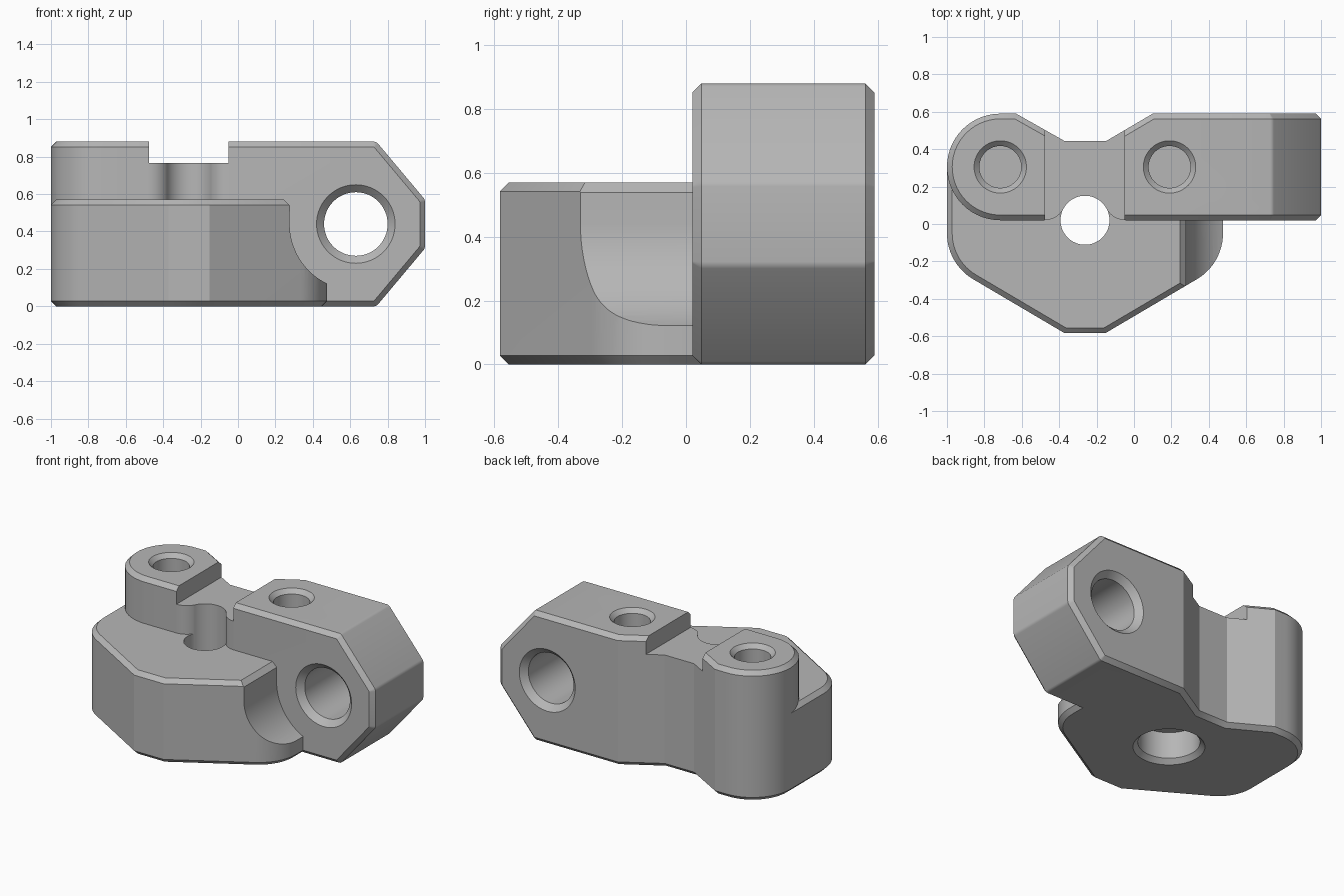
import bpy, bmesh, math
from mathutils import Matrix, Vector

if "Cube" in bpy.data.objects:
    bpy.data.objects.remove(bpy.data.objects["Cube"], do_unlink=True)

grey = bpy.data.materials.new("plain_grey")
grey.use_nodes = True
grey.diffuse_color = (0.47, 0.47, 0.47, 1)
grey.node_tree.nodes["Principled BSDF"].inputs["Base Color"].default_value = (0.47, 0.47, 0.47, 1)

CHAMFER = 0.028


def arc(cx, cy, r, a, b, n=12):
    """Points on an arc from angle a to b in degrees."""
    angles = [math.radians(a + (b - a) * i / n) for i in range(n + 1)]
    return [(cx + r * math.cos(t), cy + r * math.sin(t)) for t in angles]


def finish(bm, name):
    bmesh.ops.recalc_face_normals(bm, faces=bm.faces[:])
    mesh = bpy.data.meshes.new(name)
    bm.to_mesh(mesh)
    bm.free()
    mesh.materials.append(grey)
    obj = bpy.data.objects.new(name, mesh)
    bpy.context.collection.objects.link(obj)
    return obj


def prism(points, low, high):
    """Extrude a flat outline along z."""
    bm = bmesh.new()
    face = bm.faces.new([bm.verts.new((x, y, low)) for x, y in points])
    new = bmesh.ops.extrude_face_region(bm, geom=[face])["geom"]
    bmesh.ops.translate(bm, vec=(0, 0, high - low),
                        verts=[v for v in new if isinstance(v, bmesh.types.BMVert)])
    bmesh.ops.recalc_face_normals(bm, faces=bm.faces[:])
    bm.normal_update()
    return bm


def chamfer_rim(bm, end_is_rim):
    """Chamfer where upright walls meet the top, bottom and sloped faces."""
    def rim(f):
        return abs(f.normal.z) > 0.1 or (end_is_rim and f.normal.x > 0.99)
    bm.normal_update()
    edges = [e for e in bm.edges if rim(e.link_faces[0]) != rim(e.link_faces[1])]
    bmesh.ops.bevel(bm, geom=edges, offset=CHAMFER, segments=1,
                    affect='EDGES', clamp_overlap=False)


def lathe_cutter(name, profile, matrix, sides=64):
    """Solid of revolution from (radius, height) pairs."""
    bm = bmesh.new()
    rings = [[bm.verts.new((r * math.cos(2 * math.pi * i / sides),
                            r * math.sin(2 * math.pi * i / sides), h))
              for i in range(sides)] for r, h in profile]
    for a, b in zip(rings, rings[1:]):
        for i in range(sides):
            j = (i + 1) % sides
            bm.faces.new((a[i], a[j], b[j], b[i]))
    bm.faces.new(rings[0])
    bm.faces.new(rings[-1])
    bm.transform(matrix)
    return finish(bm, name)


def combine(target, other, operation):
    mod = target.modifiers.new(operation.lower(), 'BOOLEAN')
    mod.operation = operation
    mod.solver = 'EXACT'
    mod.object = other
    bpy.context.view_layer.objects.active = target
    bpy.ops.object.modifier_apply(modifier=mod.name)
    bpy.data.objects.remove(other, do_unlink=True)


# Rear bar: rounded left post, waisted back, sloped right end
mid = -0.262
outline = arc(-0.715, 0.305, 0.285, 90, 270, 28)
outline += arc(-0.48, 0.138, 0.118, 270, 332, 8)
outline += [(2 * mid - x, y) for x, y in reversed(arc(-0.48, 0.138, 0.118, 270, 332, 8))]
outline += [(1, 0.02), (1, 0.59), (0.1, 0.59), (-0.15, 0.443), (-0.37, 0.443), (-0.63, 0.59)]
bm = prism(outline, 0, 0.88)
for z, side in ((0.57, 1), (0.31, -1)):
    bmesh.ops.bisect_plane(bm, geom=bm.verts[:] + bm.edges[:] + bm.faces[:],
                           plane_co=(1, 0, z), plane_no=Vector((0.31, 0, 0.26 * side)),
                           clear_outer=True)
    bmesh.ops.holes_fill(bm, edges=[e for e in bm.edges if e.is_boundary], sides=0)
bmesh.ops.recalc_face_normals(bm, faces=bm.faces[:])
bm.normal_update()
# Slightly soften the creases of the sloped end
creases = [e for e in bm.edges if e.verts[0].co.x > 0.7 and e.verts[1].co.x > 0.7
           and abs(e.verts[0].co.y - e.verts[1].co.y) > 0.3]
bmesh.ops.bevel(bm, geom=creases, offset=0.012, segments=3, profile=0.5, affect='EDGES')
chamfer_rim(bm, True)
body = finish(bm, "clamp_body")

# Low front base, symmetric about the main hole
half = [(-1, 0.305)] + arc(-0.715, -0.05, 0.285, 180, 240) + [(-0.372, -0.583)]
bm = prism(half + [(2 * mid - x, y) for x, y in reversed(half)], 0, 0.57)
chamfer_rim(bm, False)
base = finish(bm, "front_base")

# Round clearance scooped out of the base, with a chamfered lip
scoop = [(0.985, 0.65), (0.165, 0.65), (0.277, 0.538)] + arc(0.63, 0.44, 0.354, 180, 360, 40)
bm = prism(scoop, -0.1, 0.9)
bm.transform(Matrix.Rotation(math.pi / 2, 4, 'X'))
combine(base, finish(bm, "scoop_cutter"), 'DIFFERENCE')
combine(body, base, 'UNION')

# Notch across the top of the bar
bm = prism([(-0.477, -0.2), (-0.05, -0.2), (-0.05, 0.8), (-0.477, 0.8)], 0.765, 1.1)
combine(body, finish(bm, "notch_cutter"), 'DIFFERENCE')

# Main vertical hole with a wider, chamfered bore below
main = [(0.25, -0.03), (0.19, 0.03), (0.19, 0.21), (0.131, 0.21), (0.131, 1)]
combine(body, lathe_cutter("main_hole_cutter", main,
                           Matrix.Translation((mid, 0.02, 0))), 'DIFFERENCE')

# Two blind holes in the top
blind = [(0.112, 0.42), (0.112, 0.852), (0.17, 0.91)]
for x in (-0.715, 0.19):
    combine(body, lathe_cutter("top_hole_cutter", blind,
                               Matrix.Translation((x, 0.305, 0))), 'DIFFERENCE')

# Horizontal hole through the right end, chamfered on both faces
cross = [(0.24, -0.315), (0.17, -0.245), (0.17, 0.245), (0.24, 0.315)]
place = Matrix.Translation((0.63, 0.305, 0.44)) @ Matrix.Rotation(math.pi / 2, 4, 'X')
combine(body, lathe_cutter("cross_hole_cutter", cross, place), 'DIFFERENCE')

# Shading
bpy.ops.object.select_all(action='DESELECT')
body.select_set(True)
bpy.context.view_layer.objects.active = body
bpy.ops.object.shade_smooth_by_angle(angle=math.radians(25))
